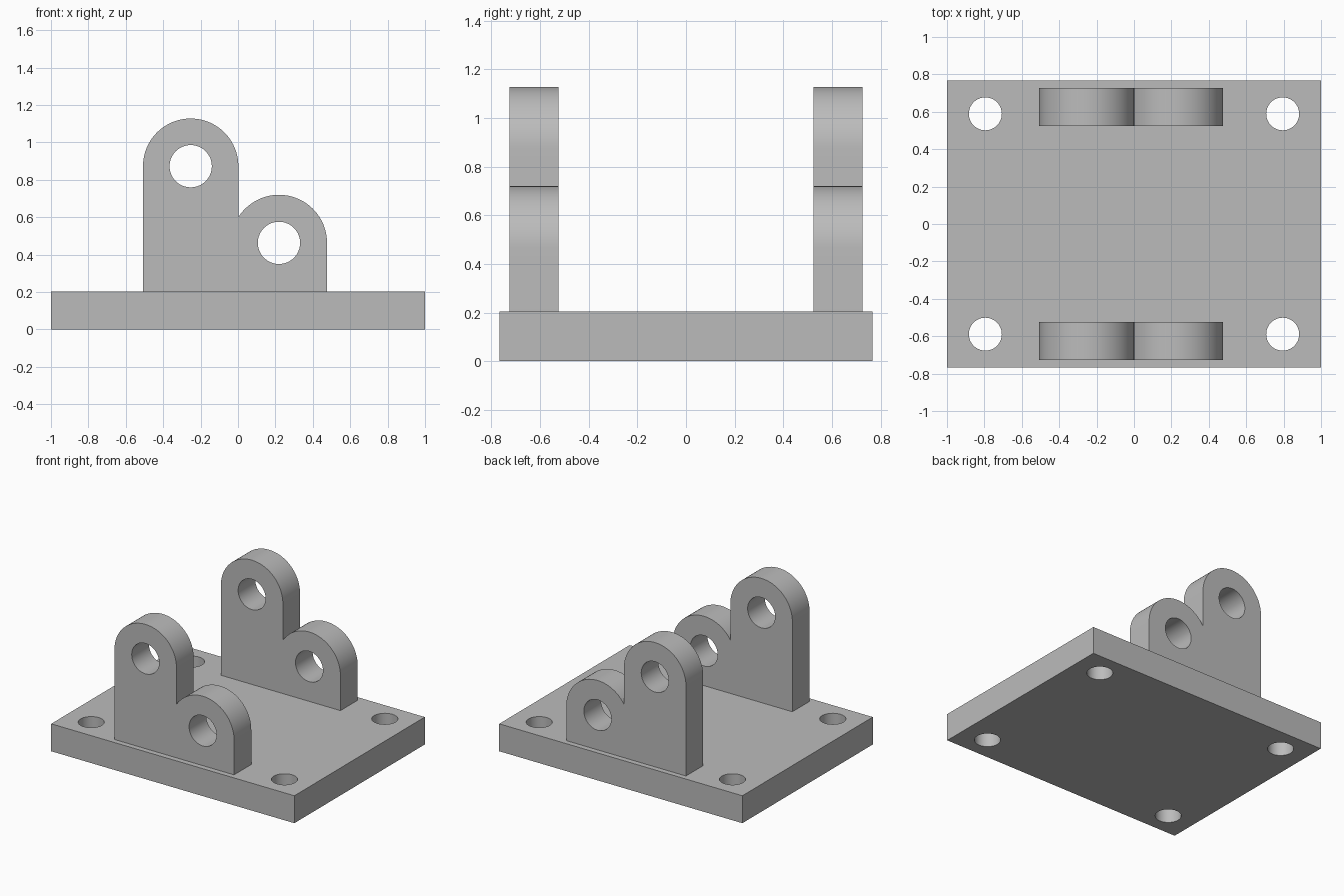
import bpy
import bmesh
from math import cos, sin, pi, acos, radians
from mathutils import Matrix

cube = bpy.data.objects.get("Cube")
if cube:
    bpy.data.objects.remove(cube, do_unlink=True)

# Plain grey metal
grey = bpy.data.materials.new("grey_metal")
grey.use_nodes = True
colour = (0.5, 0.5, 0.5, 1)
grey.diffuse_color = colour
grey.node_tree.nodes["Principled BSDF"].inputs["Base Color"].default_value = colour

BASE_H = 0.204
BASE_Y = 0.766
LUG_T = 0.202
LUG_INNER = 0.524
HOLE_SEGMENTS = 64


def arc(cx, cy, r, start, end, steps):
    """Points along an arc, both ends included."""
    angles = [start + (end - start) * i / steps for i in range(steps + 1)]
    return [(cx + r * cos(a), cy + r * sin(a)) for a in angles]


def circle(cx, cy, r):
    return arc(cx, cy, r, 0, 2 * pi, HOLE_SEGMENTS)[:-1]


def extruded_part(name, loops, depth, matrix):
    """Fill an outline with holes, then extrude it into a solid."""
    bm = bmesh.new()
    edges = []
    for loop in loops:
        verts = [bm.verts.new((x, y, 0)) for x, y in loop]
        edges += [bm.edges.new((v, verts[i - 1])) for i, v in enumerate(verts)]
    bmesh.ops.triangle_fill(bm, edges=edges, use_beauty=True, normal=(0, 0, 1))
    top = bmesh.ops.extrude_face_region(bm, geom=bm.faces[:], use_keep_orig=True)
    moved = [g for g in top["geom"] if isinstance(g, bmesh.types.BMVert)]
    bmesh.ops.translate(bm, verts=moved, vec=(0, 0, depth))
    bmesh.ops.transform(bm, matrix=matrix, verts=bm.verts[:])
    bmesh.ops.recalc_face_normals(bm, faces=bm.faces[:])
    mesh = bpy.data.meshes.new(name)
    bm.to_mesh(mesh)
    bm.free()
    mesh.materials.append(grey)
    obj = bpy.data.objects.new(name, mesh)
    bpy.context.collection.objects.link(obj)
    bpy.ops.object.select_all(action="DESELECT")
    obj.select_set(True)
    bpy.context.view_layer.objects.active = obj
    bpy.ops.object.shade_smooth_by_angle(angle=radians(30))
    return obj


# Base plate with four bolt holes
plate = [(-1, -BASE_Y), (1, -BASE_Y), (1, BASE_Y), (-1, BASE_Y)]
bolt_holes = [circle(sx * 0.795, sy * 0.589, 0.088) for sx in (-1, 1) for sy in (-1, 1)]
extruded_part("base_plate", [plate] + bolt_holes, BASE_H, Matrix())

# Lug outline: tall rounded ear beside a short rounded ear, each with a pin hole
tall_x, tall_z, tall_r = -0.253, 0.873, 0.255
short_x, short_z, short_r = 0.219, 0.463, 0.257
notch_x = tall_x + tall_r
notch_angle = acos((notch_x - short_x) / short_r)
outline = [(tall_x - tall_r, BASE_H), (short_x + short_r, BASE_H)]
outline += arc(short_x, short_z, short_r, 0, notch_angle, 32)
outline += arc(tall_x, tall_z, tall_r, 0, pi, 40)
pin_holes = [circle(tall_x, tall_z, 0.113), circle(short_x, short_z, 0.113)]

# The upright profile is extruded towards the front
upright = Matrix.Rotation(pi / 2, 4, "X")
for name, y in (("front_lug", -LUG_INNER), ("back_lug", LUG_INNER + LUG_T)):
    extruded_part(name, [outline] + pin_holes, LUG_T, Matrix.Translation((0, y, 0)) @ upright)
